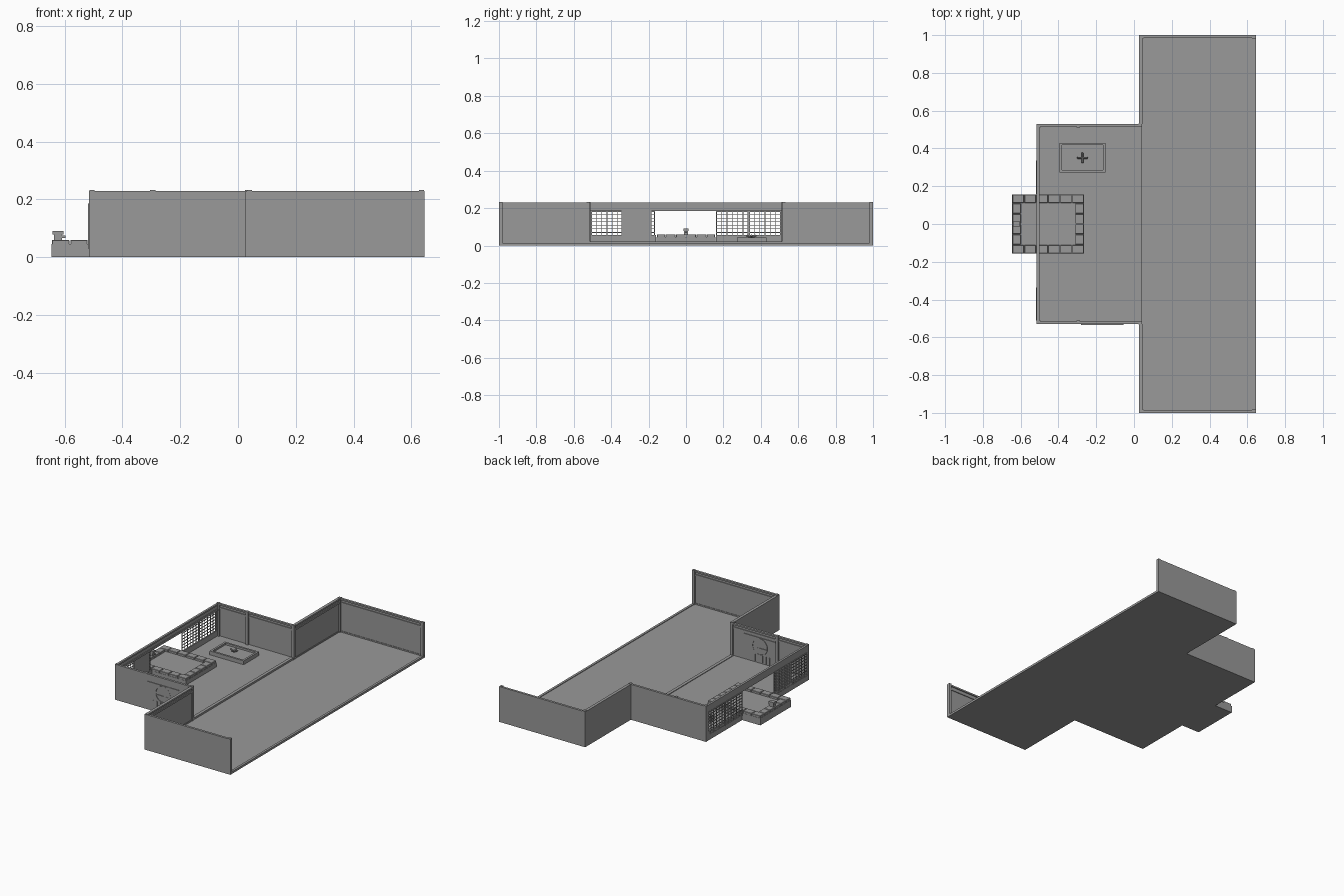
import bpy, bmesh, math
from mathutils import Matrix, Vector

old = bpy.data.objects.get("Cube")
if old:
    bpy.data.objects.remove(old)

grey = bpy.data.materials.new("plain grey")
grey.use_nodes = True
grey.diffuse_color = (0.32, 0.32, 0.32, 1)
grey.node_tree.nodes["Principled BSDF"].inputs["Base Color"].default_value = (0.32, 0.32, 0.32, 1)


def finish(name, bm):
    mesh = bpy.data.meshes.new(name)
    bm.to_mesh(mesh)
    bm.free()
    mesh.materials.append(grey)
    ob = bpy.data.objects.new(name, mesh)
    bpy.context.collection.objects.link(ob)
    return ob


def add_box(bm, x0, x1, y0, y1, z0, z1):
    size = Matrix.Diagonal((x1 - x0, y1 - y0, z1 - z0, 1))
    mid = Matrix.Translation(((x0 + x1) / 2, (y0 + y1) / 2, (z0 + z1) / 2))
    return bmesh.ops.create_cube(bm, size=1, matrix=mid @ size)["verts"]


def boxes(name, *specs):
    bm = bmesh.new()
    for spec in specs:
        add_box(bm, *spec)
    return finish(name, bm)


# Main extents: wide hall, small room, wall top
HX0, HX1, HY = 0.03, 0.645, 1.0
RX, RY = -0.515, 0.53
TOP, T = 0.23, 0.008

# Floors and sills
boxes("hall_floor", (HX0, HX1, -HY, HY, 0, 0.01))
boxes("room_floor", (RX, HX0, -RY, RY, 0, 0.018))
boxes("room_sill", (HX0 - 0.01, HX0 + 0.01, -RY, RY, 0, 0.022))
boxes("hall_sill", (HX1 - 0.015, HX1, -HY, HY, 0, 0.014))

# Side walls, rails and posts, repeated on both sides
for s, side in ((1, "back"), (-1, "front")):
    def strip_x(x0, x1, y, depth, z0, z1):
        a, b = sorted((s * y, s * (y - depth)))
        return (x0, x1, a, b, z0, z1)

    def strip_y(x0, x1, y0, y1, z0, z1):
        a, b = sorted((s * y0, s * y1))
        return (x0, x1, a, b, z0, z1)

    boxes(side + "_hall_wall", strip_x(HX0, HX1, HY, T, 0, TOP))
    boxes(side + "_step_wall", strip_y(HX0 - 0.004, HX0 + T, RY, HY, 0, TOP))
    boxes(side + "_room_wall", strip_x(RX, HX0, RY, T, 0, TOP))
    for label, z0, z1, d in (("skirting", 0, 0.018, 0.011),
                             ("picture_rail", 0.195, 0.206, 0.013),
                             ("top_rail", 0.22, TOP, 0.015)):
        boxes(side + "_" + label,
              strip_x(HX0, HX1, HY, d, z0, z1),
              strip_y(HX0, HX0 + d, RY, HY, z0, z1),
              strip_x(RX, HX0, RY, d, z0, z1))
    spots = [(HX1 - 0.01, HY - 0.01), (HX0 + 0.01, HY - 0.01), (HX0 + 0.004, RY - 0.008),
             (-0.295, RY - 0.01), (RX + 0.01, RY - 0.01)]
    boxes(side + "_posts", *[strip_y(x - 0.009, x + 0.009, y - 0.009, y + 0.009, 0, 0.233)
                             for x, y in spots])

# Window wall with a wide opening in the middle
X = RX + T
boxes("window_wall", (RX, X, -RY, RY, 0.185, TOP),
      (RX, X, -RY, -0.16, 0, 0.055), (RX, X, 0.16, RY, 0, 0.055),
      (RX, X, -RY, -0.51, 0, TOP), (RX, X, 0.51, RY, 0, TOP))
boxes("window_wall_rails", (RX, X + 0.006, -RY, RY, 0.22, TOP),
      (RX, X + 0.005, -RY, RY, 0.184, 0.196))


# Lattice screens
def lattice(name, y0, y1, x):
    z0, z1, bar = 0.03, 0.186, 0.0035
    cols, rows = 6, 8
    bm = bmesh.new()
    for i in range(cols + 1):
        w = bar * (2 if i in (0, cols) else 1)
        y = y0 + w / 2 + (y1 - y0 - w) * i / cols
        add_box(bm, x, x + 0.004, y - w / 2, y + w / 2, z0, z1)
    for i in range(rows + 1):
        w = bar * (2 if i in (0, rows) else 1)
        z = z0 + w / 2 + (z1 - z0 - w) * i / rows
        add_box(bm, x, x + 0.004, y0, y1, z - w / 2, z + w / 2)
    finish(name, bm)


for n, (y0, y1) in enumerate(((-0.51, -0.335), (-0.34, -0.165), (0.16, 0.335), (0.335, 0.51))):
    lattice("lattice_screen_%d" % n, y0, y1, RX - 0.004 + 0.002 * (n % 2))
boxes("sliding_panel", (X - 0.006, X - 0.002, -0.345, -0.185, 0.03, 0.186))

# Stone bath: rim blocks around a lowered water surface
BX0, BX1, BY, RIM, BZ = -0.645, -0.265, 0.157, 0.047, 0.06
bm = bmesh.new()
gap = 0.0015


def stone(x0, x1, y0, y1):
    add_box(bm, x0 + gap, x1 - gap, y0 + gap, y1 - gap, 0.02, BZ)


nx, ny = 6, 4
for i in range(nx):
    a = BX0 + (BX1 - BX0) * i / nx
    b = BX0 + (BX1 - BX0) * (i + 1) / nx
    stone(a, b, -BY, -BY + RIM)
    stone(a, b, BY - RIM, BY)
inner = BY - RIM
for i in range(ny):
    a = -inner + 2 * inner * i / ny
    b = -inner + 2 * inner * (i + 1) / ny
    stone(BX0, BX0 + RIM, a, b)
    stone(BX1 - RIM, BX1, a, b)
rim = finish("bath_rim_stones", bm)
bevel = rim.modifiers.new("soft_edges", 'BEVEL')
bevel.width = 0.002
bevel.segments = 1
boxes("bath_base", (BX0, BX1, -BY, BY, 0, 0.046))

# Water spout
boxes("spout", (-0.636, -0.608, -0.01, 0.01, 0.055, 0.078),
      (-0.641, -0.604, -0.013, 0.013, 0.078, 0.091),
      (-0.61, -0.597, -0.005, 0.005, 0.066, 0.076))

# Sunken hearth with crossed logs
x0, x1, y0, y1, w = -0.395, -0.15, 0.272, 0.43, 0.013
boxes("hearth_frame", (x0, x1, y0, y0 + w, 0.01, 0.043), (x0, x1, y1 - w, y1, 0.01, 0.043),
      (x0, x0 + w, y0 + w, y1 - w, 0.01, 0.043), (x1 - w, x1, y0 + w, y1 - w, 0.01, 0.043))
boxes("hearth_ash", (x0 + w, x1 - w, y0 + w, y1 - w, 0.01, 0.031))
bm = bmesh.new()
for i in range(4):
    place = (Matrix.Translation((-0.273, 0.35, 0.042)) @ Matrix.Rotation(i * math.pi / 2, 4, 'Z')
             @ Matrix.Rotation(math.radians(65), 4, 'Y') @ Matrix.Translation((0, 0, 0.014)))
    bmesh.ops.create_cone(bm, cap_ends=True, segments=8, radius1=0.005, radius2=0.005,
                          depth=0.03, matrix=place)
finish("hearth_logs", bm)

# Round window and slatted doors on the front room wall, seen on both faces
CX, CZ, R = -0.168, 0.125, 0.052
for name, y, d in (("outer", -RY - 0.004, 0.004), ("inner", -RY + T, 0.004)):
    bm = bmesh.new()
    steps = 28
    for i in range(steps):
        turn = Matrix.Translation((CX, y + d / 2, CZ)) @ Matrix.Rotation(math.tau * i / steps, 4, 'Y')
        verts = add_box(bm, R - 0.002, R + 0.002, -d / 2, d / 2, -0.006, 0.006)
        bmesh.ops.transform(bm, matrix=turn, verts=verts)
    add_box(bm, CX - R, CX + R, y, y + d, CZ - 0.012, CZ - 0.009)
    add_box(bm, CX + 0.027, CX + 0.03, y, y + d, CZ - 0.043, CZ + 0.043)
    finish(name + "_round_window", bm)
    boxes(name + "_door_slats", *[(x - 0.002, x + 0.002, y, y + d, 0.024, 0.07)
                                  for x in [-0.238 + 0.026 * k for k in range(7)]])
    boxes(name + "_door_panel", (-0.165, -0.06, y + d / 2 - 0.001, y + d / 2 + 0.001, 0.02, 0.18))
    boxes(name + "_door_track", (-0.28, -0.055, y, y + d, 0.18, 0.184))
